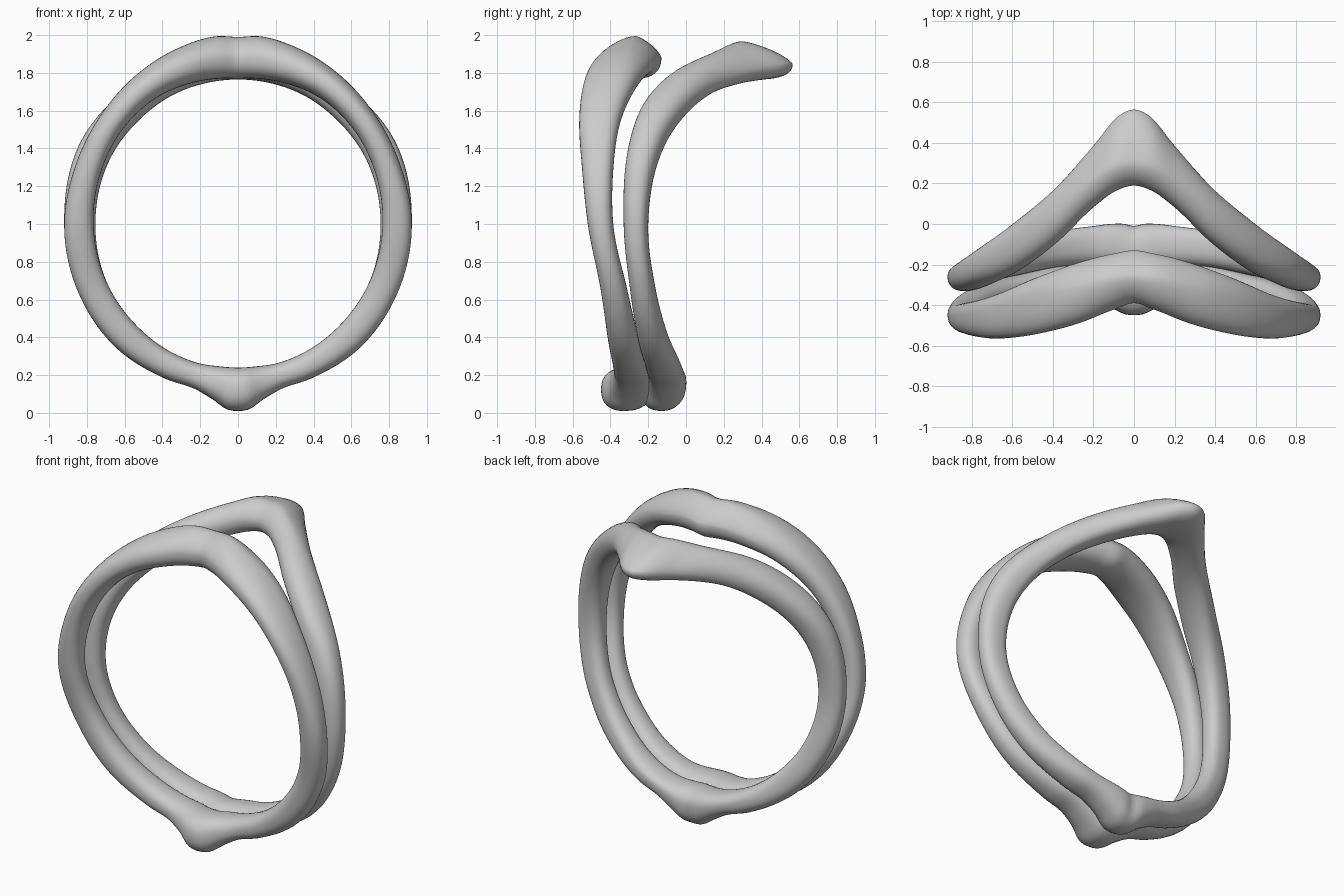
import bpy, bmesh, math

cube = bpy.data.objects.get("Cube")
if cube:
    bpy.data.objects.remove(cube, do_unlink=True)

metal = bpy.data.materials.new("plain_grey_metal")
metal.use_nodes = True
metal.diffuse_color = (0.6, 0.6, 0.6, 1)
metal.node_tree.nodes["Principled BSDF"].inputs["Base Color"].default_value = (0.6, 0.6, 0.6, 1)

RING_CENTRE = 1.0
STEPS = 120      # stations from the top to the bottom of one half
ARC = 8          # points in each quarter of the cross-section


def slope(rows, i, c):
    """Slope of column c at row i; flat at the mirror plane."""
    if i == 0 or i == len(rows) - 1:
        return 0.0
    before, here, after = rows[i - 1], rows[i], rows[i + 1]
    h0, h1 = here[0] - before[0], after[0] - here[0]
    d0, d1 = (here[c] - before[c]) / h0, (after[c] - here[c]) / h1
    return (d0 * h1 + d1 * h0) / (h0 + h1)


def sample(rows, angle):
    """Smoothly interpolate every column of the station table."""
    i = max(k for k in range(len(rows) - 1) if rows[k][0] <= angle)
    a, b = rows[i], rows[i + 1]
    h = b[0] - a[0]
    u = (angle - a[0]) / h
    values = []
    for c in range(1, len(a)):
        m0, m1 = slope(rows, i, c) * h, slope(rows, i + 1, c) * h
        values.append(a[c] + u * m0 + u * u * (3 * (b[c] - a[c]) - 2 * m0 - m1)
                      + u ** 3 * (2 * (a[c] - b[c]) + m0 + m1))
    return values


def section(rows, angle, front_level, back_level):
    """Closed cross-section of (radius, y) made from four rounded quarters."""
    inner, outer, front, back, crest = sample(rows, angle)
    middle = (front + back) / 2
    rf = inner + (outer - inner) * front_level
    rb = inner + (outer - inner) * back_level
    peak = math.exp(-(angle / 25) ** 2)
    quarters = [((inner, middle), (rf, front), True, 0.85),
                ((rf, front), (outer, crest), False, 0.85 + 0.3 * peak),
                ((outer, crest), (rb, back), True, 0.85 + 0.6 * peak),
                ((rb, back), (inner, middle), False, 0.85)]
    points = []
    for (r0, y0), (r1, y1), along_y, power in quarters:
        for k in range(ARC):
            a = k / ARC * math.pi / 2
            s = math.sin(a) ** power
            c = max(math.cos(a), 0) ** power
            if along_y:
                points.append((r1 + (r0 - r1) * c, y0 + (y1 - y0) * s))
            else:
                points.append((r0 + (r1 - r0) * s, y1 + (y0 - y1) * c))
    return points


def make_band(name, rows, front_level, back_level):
    bm = bmesh.new()
    loops = []
    for step in range(2 * STEPS):
        turn = step * 180 / STEPS
        angle = min(turn, 360 - turn)
        t = math.radians(turn)
        loops.append([bm.verts.new((r * math.sin(t), y, RING_CENTRE + r * math.cos(t)))
                      for r, y in section(rows, angle, front_level, back_level)])
    count = len(loops[0])
    for i, loop in enumerate(loops):
        following = loops[(i + 1) % len(loops)]
        for k in range(count):
            n = (k + 1) % count
            bm.faces.new((loop[k], loop[n], following[n], following[k]))
    bmesh.ops.recalc_face_normals(bm, faces=bm.faces)
    mesh = bpy.data.meshes.new(name)
    bm.to_mesh(mesh)
    bm.free()
    mesh.materials.append(metal)
    mesh.shade_smooth()
    band = bpy.data.objects.new(name, mesh)
    bpy.context.collection.objects.link(band)
    return band


# Station columns: angle from top, inner radius, outer radius, front y, back y, crest y
front_stations = [
    (0, .77, .99, -.39, -.13, -.26),
    (6, .775, 1.0, -.42, -.145, -.27),
    (18, .785, .985, -.49, -.19, -.32),
    (32, .795, .96, -.54, -.26, -.37),
    (50, .79, .93, -.565, -.345, -.43),
    (70, .775, .915, -.55, -.385, -.45),
    (90, .765, .92, -.52, -.385, -.45),
    (115, .76, .92, -.45, -.31, -.38),
    (135, .76, .92, -.415, -.255, -.335),
    (155, .765, .905, -.385, -.205, -.30),
    (166, .765, .905, -.385, -.19, -.30),
    (172, .76, .94, -.41, -.18, -.31),
    (177, .76, .985, -.445, -.18, -.33),
    (180, .76, .99, -.45, -.18, -.33),
]
back_stations = [
    (0, .765, .965, .19, .565, .30),
    (5, .765, .97, .17, .535, .29),
    (13, .765, .95, .09, .40, .21),
    (27, .765, .935, -.09, .18, .04),
    (42, .76, .93, -.22, .02, -.10),
    (60, .76, .94, -.30, -.115, -.21),
    (90, .755, .92, -.33, -.20, -.26),
    (115, .76, .92, -.295, -.16, -.23),
    (135, .76, .92, -.255, -.10, -.18),
    (155, .765, .905, -.21, -.03, -.13),
    (166, .765, .905, -.20, -.01, -.12),
    (172, .76, .94, -.21, 0, -.12),
    (177, .76, .985, -.235, 0, -.13),
    (180, .76, .99, -.24, -.01, -.13),
]

make_band("front_band", front_stations, 0.5, 0.5)
make_band("back_band", back_stations, 0.5, 0.4)
